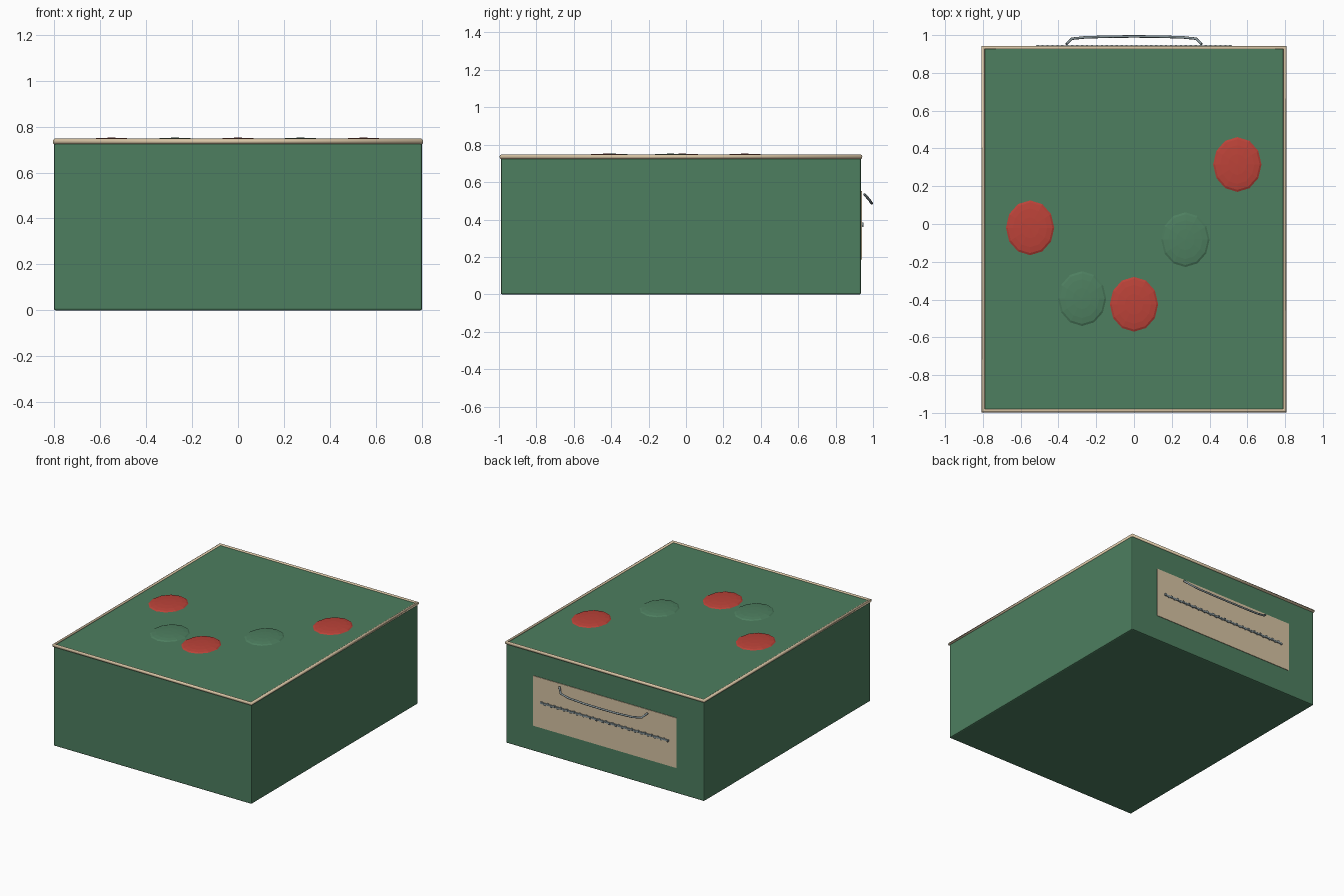
import bpy
import bmesh
from mathutils import Matrix

if "Cube" in bpy.data.objects:
    bpy.data.objects.remove(bpy.data.objects["Cube"])

CY = -0.027      # the box centre sits forward of y=0 because of the back handle
BACK = 0.936     # back wall plane
TOP = 0.737


def material(name, rgb):
    m = bpy.data.materials.new(name)
    m.diffuse_color = (*rgb, 1)
    m.use_nodes = True
    m.node_tree.nodes["Principled BSDF"].inputs["Base Color"].default_value = m.diffuse_color
    return m


GREEN = material("green", (0.075, 0.21, 0.115))
RED = material("red", (0.50, 0.055, 0.04))
CREAM = material("cream", (0.68, 0.55, 0.37))
STEEL = material("steel", (0.25, 0.31, 0.33))


def finish(bm, name, mat):
    me = bpy.data.meshes.new(name)
    bm.to_mesh(me)
    bm.free()
    me.materials.append(mat)
    ob = bpy.data.objects.new(name, me)
    bpy.context.collection.objects.link(ob)
    return ob


def add_box(bm, centre, size):
    bmesh.ops.create_cube(bm, size=1, matrix=Matrix.Translation(centre) @ Matrix.Diagonal((*size, 1)))


def box(name, centre, size, mat, bevel=0):
    bm = bmesh.new()
    add_box(bm, centre, size)
    ob = finish(bm, name, mat)
    if bevel:
        b = ob.modifiers.new("bevel", 'BEVEL')
        b.width = bevel
        b.segments = 2
    return ob


def tube(name, points, radius, mat, cyclic=False):
    cu = bpy.data.curves.new(name, 'CURVE')
    cu.dimensions = '3D'
    cu.bevel_depth = radius
    cu.bevel_resolution = 2
    cu.use_fill_caps = True
    sp = cu.splines.new('POLY')
    sp.points.add(len(points) - 1)
    for p, co in zip(sp.points, points):
        p.co = (*co, 1)
    sp.use_cyclic_u = cyclic
    cu.materials.append(mat)
    ob = bpy.data.objects.new(name, cu)
    bpy.context.collection.objects.link(ob)
    return ob


# padded body
box("body", (0, CY, TOP / 2), (1.604, 1.926, TOP), GREEN, 0.008)

# piping around the top edge
hx, hy = 0.798, 0.961
tube("piping", [(-hx, CY - hy, 0.735), (hx, CY - hy, 0.735),
                (hx, CY + hy, 0.735), (-hx, CY + hy, 0.735)], 0.0125, CREAM, True)

# low domed spots on the top
spots = [(-0.55, -0.02, RED), (-0.275, -0.395, GREEN), (0, -0.425, RED),
         (0.272, -0.083, GREEN), (0.547, 0.315, RED)]
for i, (x, y, mat) in enumerate(spots):
    bm = bmesh.new()
    bmesh.ops.create_uvsphere(
        bm, u_segments=12, v_segments=8, radius=1,
        matrix=Matrix.Translation((x, y, TOP)) @ Matrix.Diagonal((0.128, 0.145, 0.015, 1)))
    finish(bm, f"top_spot_{i + 1}", mat)

# back pocket panel
box("pocket_panel", (0, BACK, 0.37), (1.16, 0.008, 0.366), CREAM)

# zip across the pocket: tape with alternating teeth
bm = bmesh.new()
add_box(bm, (0, BACK + 0.006, 0.372), (1.04, 0.008, 0.012))
n = 40
for i in range(n):
    x = -0.51 + 1.02 * i / (n - 1)
    add_box(bm, (x, BACK + 0.007, 0.372 + (0.004 if i % 2 else -0.004)), (0.012, 0.01, 0.014))
finish(bm, "zip", STEEL)

# bent carrying handle
half = [(0.358, 0.953, 0.535), (0.328, 0.981, 0.505), (0.26, 0.988, 0.493), (0.13, 0.992, 0.488)]
path = [(-x, y, z) for x, y, z in half] + [(0, 0.993, 0.487)] + half[::-1]
tube("handle", path, 0.007, STEEL)
